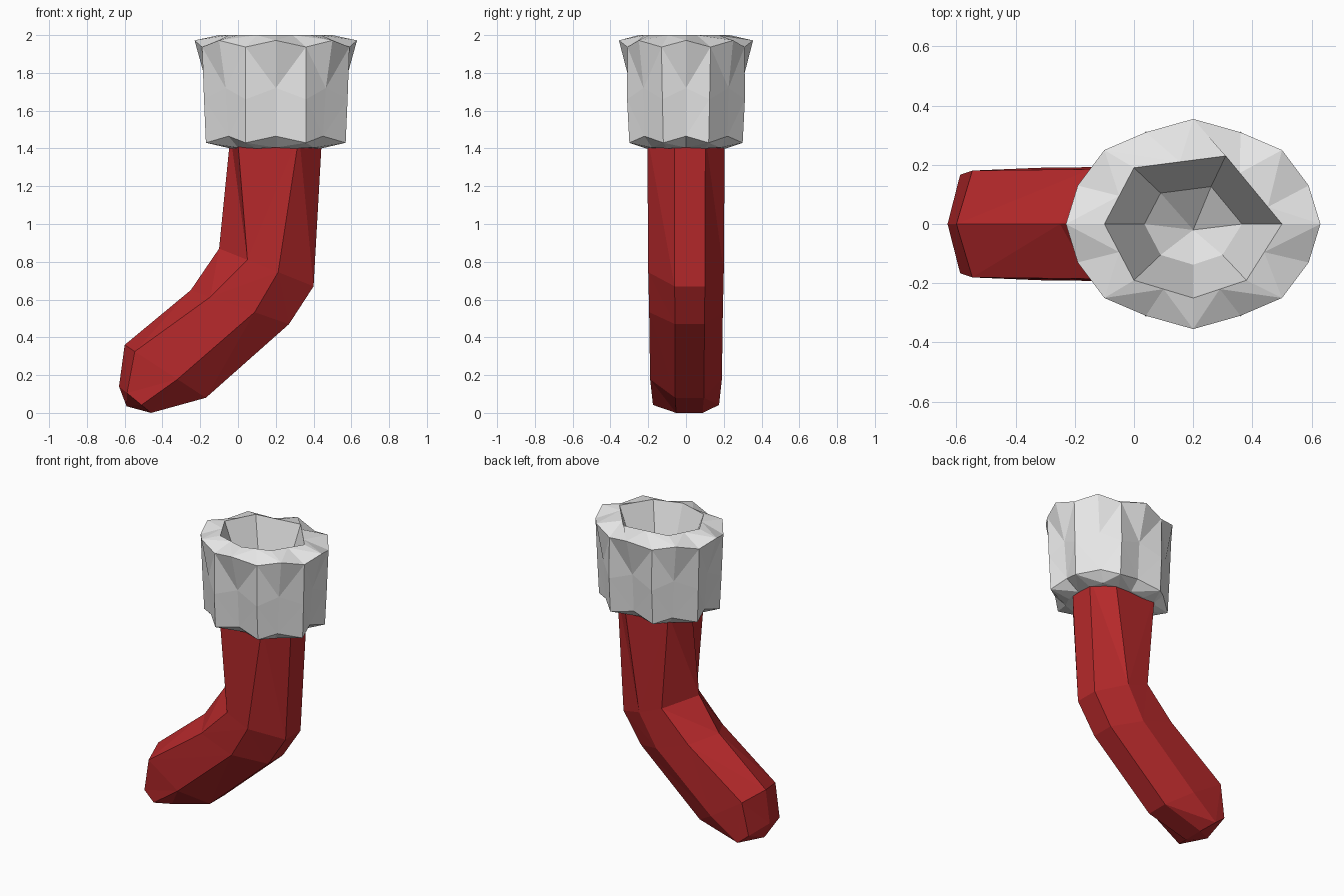
import bpy
import bmesh

cube = bpy.data.objects.get("Cube")
if cube:
    bpy.data.objects.remove(cube, do_unlink=True)


def make_material(name, colour):
    mat = bpy.data.materials.new(name)
    mat.use_nodes = True
    mat.diffuse_color = colour
    mat.node_tree.nodes["Principled BSDF"].inputs["Base Color"].default_value = colour
    return mat


def loft(name, rings, mat, start_tip, end_tip):
    """Join closed rings of equal size and close both ends with a fan to a tip."""
    bm = bmesh.new()
    loops = [[bm.verts.new(p) for p in ring] for ring in rings]
    n = len(loops[0])
    for a, b in zip(loops, loops[1:]):
        for i in range(n):
            j = (i + 1) % n
            # alternate the diagonal for a faceted look
            if i % 2:
                bm.faces.new((a[i], a[j], b[i]))
                bm.faces.new((a[j], b[j], b[i]))
            else:
                bm.faces.new((a[i], a[j], b[j]))
                bm.faces.new((a[i], b[j], b[i]))
    for loop, tip in ((loops[0], start_tip), (loops[-1], end_tip)):
        centre = bm.verts.new(tip)
        for i in range(n):
            bm.faces.new((loop[i], loop[(i + 1) % n], centre))
    bmesh.ops.recalc_face_normals(bm, faces=bm.faces)
    mesh = bpy.data.meshes.new(name)
    bm.to_mesh(mesh)
    bm.free()
    mesh.materials.append(mat)
    obj = bpy.data.objects.new(name, mesh)
    bpy.context.collection.objects.link(obj)
    return obj


red = make_material("red wool", (0.47, 0.022, 0.024, 1))
white = make_material("white fur", (0.8, 0.8, 0.8, 1))


# Sock: seven-sided sections between a shin point and a heel point
def sock_ring(shin, heel, width, front, back):
    section = [(-1, 0), (front, -0.95), (back, -1), (1, -0.3),
               (1, 0.5), (back, 1), (front, 0.95)]
    ring = []
    for u, v in section:
        t = (u + 1) / 2
        ring.append((shin[0] + t * (heel[0] - shin[0]), v * width,
                     shin[1] + t * (heel[1] - shin[1])))
    return ring


sock_rings = [
    sock_ring((-0.04, 1.47), (0.445, 1.47), 0.205, -0.85, 0.5),
    sock_ring((-0.10, 0.87), (0.40, 0.67), 0.2, -0.4, 0.25),
    sock_ring((-0.25, 0.65), (0.27, 0.47), 0.195, -0.6, 0.3),
    sock_ring((-0.60, 0.36), (-0.17, 0.08), 0.19, -0.75, 0.3),
    sock_ring((-0.63, 0.14), (-0.46, 0.0), 0.175, -0.5, 0.4),
]
loft("sock", sock_rings, red, (0.2, 0, 1.47), (-0.59, 0, 0.035))

# Cuff: sixteen-point rings mirrored from one quarter, with a zigzag in height
CUFF_X = 0.2


def cuff_ring(quarter, z_even, z_odd):
    half = quarter + [(-x, y) for x, y in reversed(quarter[:-1])]
    full = half + [(x, -y) for x, y in reversed(half[1:-1])]
    return [(CUFF_X + x, y, z_odd if i % 2 else z_even)
            for i, (x, y) in enumerate(full)]


# Opening: eight corners with midpoints between them
opening = [(0.3, 0), (0.205, 0.115), (0.11, 0.23), (-0.045, 0.21),
           (-0.2, 0.19), (-0.3, 0), (-0.2, -0.19), (0, -0.25), (0.18, -0.19)]
opening.remove((-0.045, 0.21))


def opening_ring(scale, z):
    ring = []
    for i, (x, y) in enumerate(opening):
        nx, ny = opening[(i + 1) % len(opening)]
        ring.append((CUFF_X + x * scale, y * scale, z))
        ring.append((CUFF_X + (x + nx) / 2 * scale, (y + ny) / 2 * scale, z))
    return ring


cuff_rings = [
    cuff_ring([(0.25, 0), (0.24, 0.1), (0.2, 0.18), (0.1, 0.21), (0, 0.21)],
              1.405, 1.4),
    cuff_ring([(0.34, 0), (0.37, 0.12), (0.25, 0.22), (0.16, 0.3), (0, 0.275)],
              1.465, 1.43),
    cuff_ring([(0.36, 0), (0.38, 0.125), (0.265, 0.225), (0.16, 0.312), (0, 0.29)],
              1.72, 1.66),
    cuff_ring([(0.43, 0), (0.39, 0.13), (0.3, 0.25), (0.16, 0.31), (0, 0.355)],
              1.972, 1.937),
    opening_ring(1.0, 2.0),
    opening_ring(0.55, 1.65),
]
loft("fur_cuff", cuff_rings, white, (CUFF_X, 0, 1.4), (CUFF_X, -0.02, 1.54))
